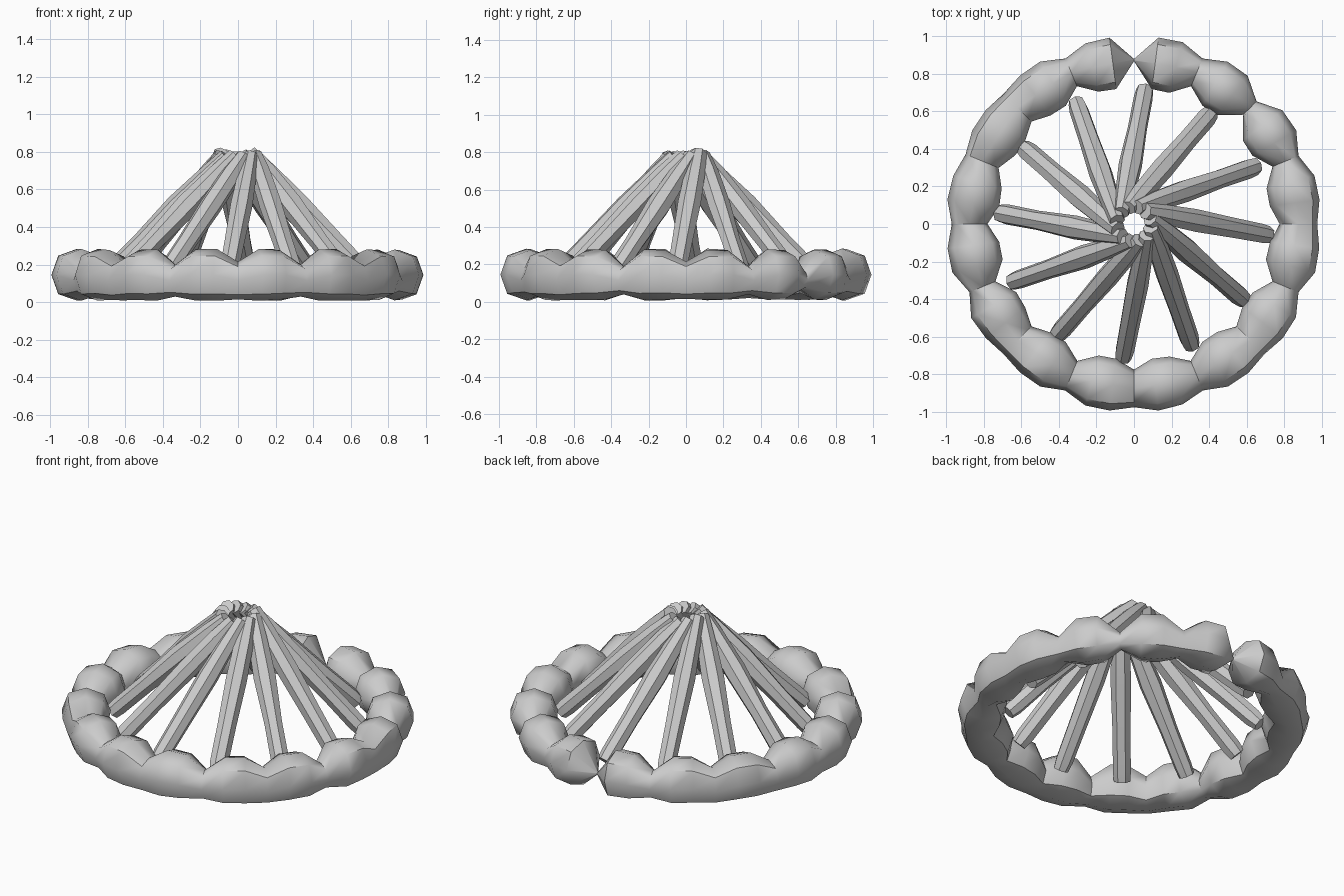
import bpy, bmesh, math, random
from mathutils import Vector

if "Cube" in bpy.data.objects:
    bpy.data.objects.remove(bpy.data.objects["Cube"])

random.seed(4)


def make_tube(name, rings, closed):
    """Skin a list of vertex rings into one mesh object."""
    bm = bmesh.new()
    loops = [[bm.verts.new(p) for p in ring] for ring in rings]
    n = len(loops[0])
    for i in range(len(loops) if closed else len(loops) - 1):
        a, b = loops[i], loops[(i + 1) % len(loops)]
        for j in range(n):
            k = (j + 1) % n
            bm.faces.new((a[j], b[j], b[k], a[k]))
    if not closed:
        bm.faces.new(loops[0])
        bm.faces.new(loops[-1][::-1])
    bmesh.ops.recalc_face_normals(bm, faces=bm.faces)
    mesh = bpy.data.meshes.new(name)
    bm.to_mesh(mesh)
    bm.free()
    ob = bpy.data.objects.new(name, mesh)
    bpy.context.collection.objects.link(ob)
    bpy.context.view_layer.objects.active = ob
    ob.select_set(True)
    bpy.ops.object.shade_smooth_by_angle(angle=math.radians(48))
    ob.select_set(False)
    return ob


# Ring of 16 stones: two full sections per stone, one narrow waist between
waists = [.10, .075, .05, .08, .006, .08, .105, .095,
          .095, .075, .105, .085, .10, .085, .105, .075]
rings = []
for s in range(48):
    a = s * math.tau / 48
    if s % 3 == 0:
        r = waists[s // 3]
        major = .872 + .1 * max(0, r - .07)
        zc = .115
    else:
        r = .137 + random.uniform(-.006, .003)
        major, zc = .862, .145
    ring = []
    for j in range(8):
        t = j * math.tau / 8
        k = r * (1.04 if j % 2 else 1)
        d = major + k * math.cos(t)
        z = max(.008, zc + k * math.sin(t))
        ring.append((d * math.cos(a), d * math.sin(a), z))
    rings.append(ring)
make_tube("stone_ring", rings, True)

# Twelve leaning logs, swirled so their tips lie beside each other
stations = [(0, .046), (.06, .053), (.3, .053), (.6, .062), (.85, .053), (1, .042)]
for i in range(12):
    a = i * math.tau / 12
    out = Vector((math.cos(a), math.sin(a), 0))
    side = Vector((-math.sin(a), math.cos(a), 0))
    foot = out * .715 - side * .058 + Vector((0, 0, .115))
    tip = out * .06 + side * .068 + Vector((0, 0, .775 + random.uniform(0, .02)))
    axis = (tip - foot).normalized()
    u = axis.cross(Vector((0, 0, 1))).normalized()
    v = axis.cross(u)
    phase = random.uniform(0, 1)
    rings = []
    for f, r in stations:
        r *= random.uniform(.95, 1.06)
        c = foot.lerp(tip, f)
        rings.append([c + r * (u * math.cos(phase + j * math.tau / 7)
                               + v * math.sin(phase + j * math.tau / 7))
                      for j in range(7)])
    make_tube(f"log_{i + 1}", rings, False)
